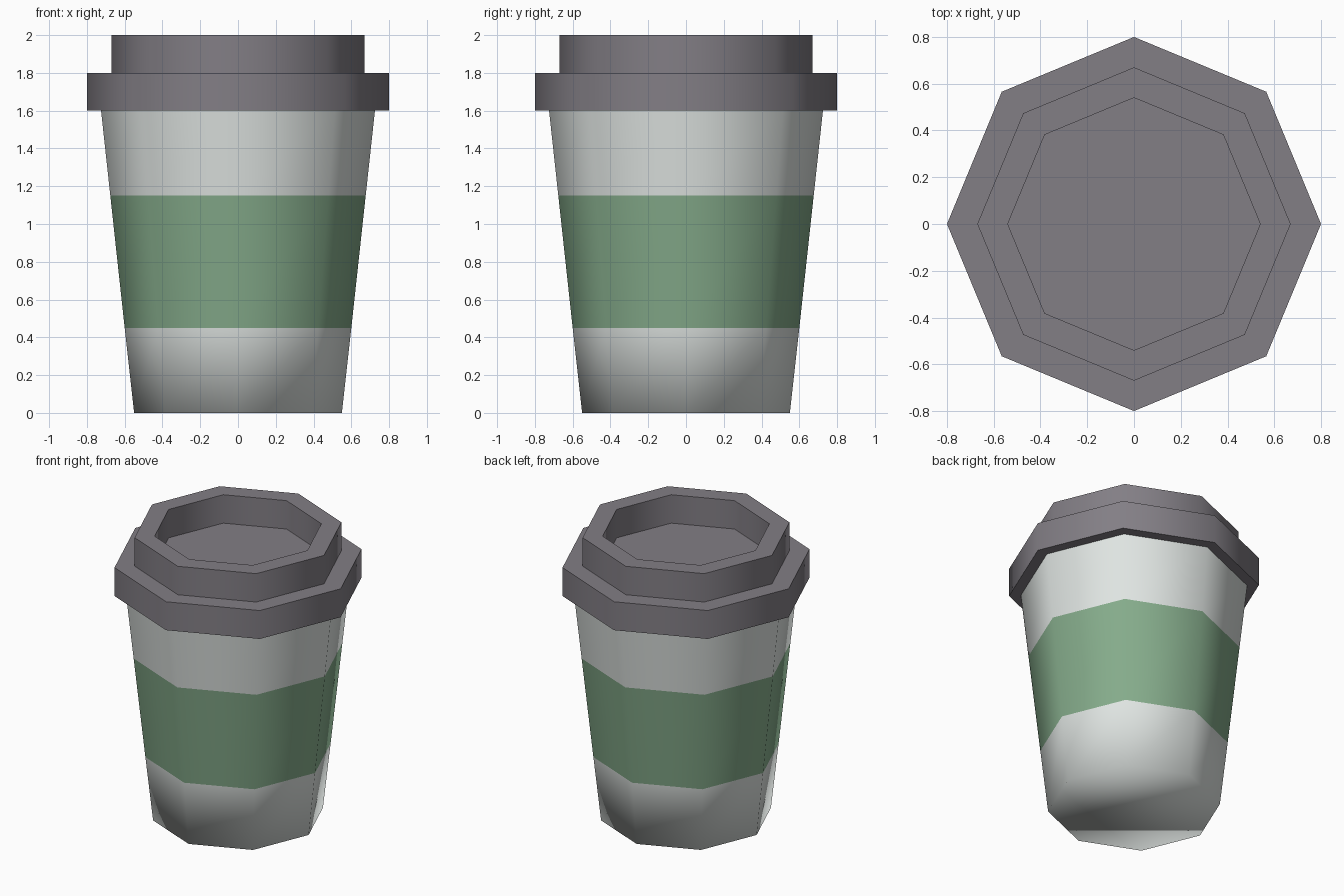
import bpy, bmesh, math

if "Cube" in bpy.data.objects:
    bpy.data.objects.remove(bpy.data.objects["Cube"])

SIDES = 8


def material(name, rgb):
    m = bpy.data.materials.new(name)
    m.diffuse_color = (*rgb, 1.0)
    m.use_nodes = True
    m.node_tree.nodes["Principled BSDF"].inputs["Base Color"].default_value = m.diffuse_color
    return m


def lathe(name, profile, mats, cap_end):
    """Octagonal solid of revolution through (radius, z) rings."""
    bm = bmesh.new()
    rings = []
    for r, z in profile:
        rings.append([bm.verts.new((r * math.cos(2 * math.pi * i / SIDES),
                                    r * math.sin(2 * math.pi * i / SIDES), z))
                      for i in range(SIDES)])
    for low, high in zip(rings, rings[1:]):
        for i in range(SIDES):
            j = (i + 1) % SIDES
            bm.faces.new((low[i], low[j], high[j], high[i]))
    bm.faces.new(rings[0][::-1])
    if cap_end:
        bm.faces.new(rings[-1])
    me = bpy.data.meshes.new(name)
    bm.to_mesh(me)
    bm.free()
    ob = bpy.data.objects.new(name, me)
    bpy.context.collection.objects.link(ob)
    for m in mats:
        me.materials.append(m)
    return ob


white = material("cup_white", (0.74, 0.78, 0.76))
green = material("sleeve_green", (0.235, 0.41, 0.258))
grey = material("lid_grey", (0.225, 0.21, 0.235))

# Tapered cup with a green band; smooth all over, including the base edge
cup = lathe("cup_body", [(0.55, 0), (0.60, 0.45), (0.676, 1.15), (0.725, 1.6)],
            [white, green], False)
for p in cup.data.polygons:
    p.use_smooth = True
    p.material_index = 1 if 0.45 < p.center.z < 1.15 else 0

# Stepped lid with a recessed top
lid = lathe("lid", [(0.80, 1.6), (0.80, 1.8), (0.67, 1.8), (0.67, 2.0),
                    (0.54, 2.0), (0.54, 1.8)], [grey], True)
bpy.context.view_layer.objects.active = lid
lid.select_set(True)
bpy.ops.object.shade_smooth_by_angle(angle=math.radians(50))
